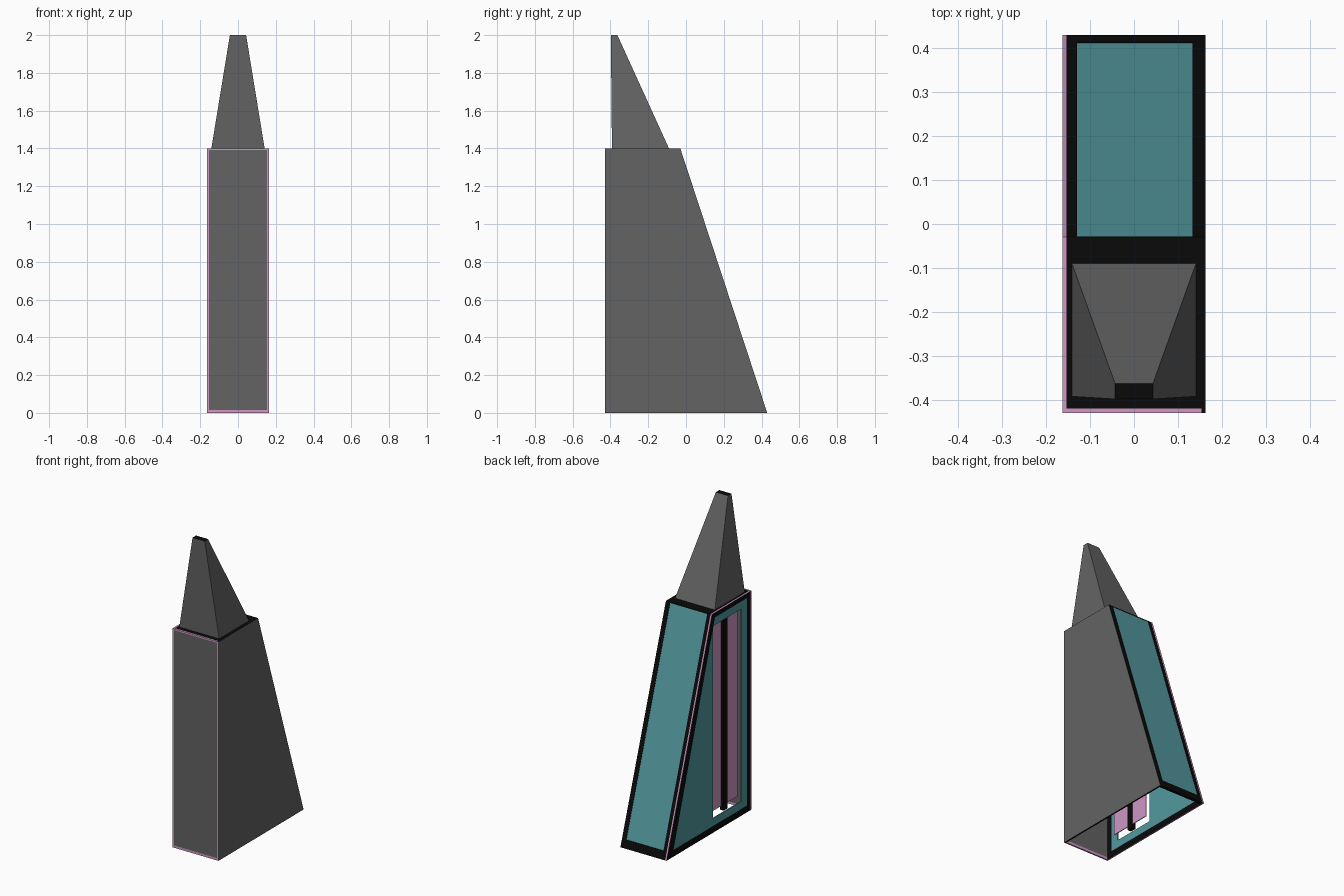
import bpy
import bmesh

cube = bpy.data.objects.get("Cube")
if cube:
    bpy.data.objects.remove(cube, do_unlink=True)


def make_material(name, rgb):
    mat = bpy.data.materials.new(name)
    mat.use_nodes = True
    mat.diffuse_color = (*rgb, 1)
    mat.node_tree.nodes["Principled BSDF"].inputs["Base Color"].default_value = (*rgb, 1)
    return mat


grey = make_material("concrete_grey", (0.125, 0.125, 0.125))
black = make_material("frame_black", (0.003, 0.003, 0.003))
teal = make_material("glass_teal", (0.085, 0.32, 0.345))
pink = make_material("trim_pink", (0.62, 0.31, 0.55))


def finish(name, bm, mats, rule=None):
    """Turn a bmesh into an object; rule picks a material slot from a face."""
    bmesh.ops.recalc_face_normals(bm, faces=bm.faces)
    if rule:
        for face in bm.faces:
            face.material_index = rule(face)
    mesh = bpy.data.meshes.new(name)
    bm.to_mesh(mesh)
    bm.free()
    for mat in mats:
        mesh.materials.append(mat)
    obj = bpy.data.objects.new(name, mesh)
    bpy.context.collection.objects.link(obj)
    return obj


def loft(bm, loops):
    """Bridge successive loops of points with quads and return the vertex loops."""
    rows = [[bm.verts.new(p) for p in loop] for loop in loops]
    return rows


def bridge(bm, a, b):
    n = len(a)
    return [bm.faces.new((a[i], a[(i + 1) % n], b[(i + 1) % n], b[i])) for i in range(n)]


def slab(name, outline, place, d0, d1, mats, rule=None):
    """Solid plate from a flat outline."""
    bm = bmesh.new()
    a, b = loft(bm, [[place(u, v, d) for u, v in outline] for d in (d0, d1)])
    bridge(bm, a, b)
    bm.faces.new(a)
    bm.faces.new(b)
    return finish(name, bm, mats, rule)


def frame(name, outer, inner, place, d0, d1, mats):
    """Open frame between two outlines; the second material colours its outer rim."""
    bm = bmesh.new()
    o0, i0, i1, o1 = loft(bm, [[place(u, v, d) for u, v in line]
                               for line, d in ((outer, d0), (inner, d0), (inner, d1), (outer, d1))])
    for a, b in ((o0, i0), (i0, i1), (i1, o1)):
        bridge(bm, a, b)
    for face in bridge(bm, o1, o0):
        face.material_index = len(mats) - 1
    return finish(name, bm, mats)


def rect(u0, u1, v0, v1):
    return [(u0, v0), (u1, v0), (u1, v1), (u0, v1)]


# Placements: side walls, front wall, sloping back, level roof
def side(y, z, x): return (x, y, z)
def front(x, z, y): return (x, y, z)
def slope(x, z, d): return (x, 0.43 - 0.46 * z / 1.4 - d, z)
def level(x, y, z): return (x, y, z)


HALF, SKIN, TOP = 0.163, 0.153, 1.4

# Right wall: grey faces, pink front edge, dark other edges
slab("right_wall", [(-0.43, 0), (0.43, 0), (-0.03, TOP), (-0.43, TOP)], side, SKIN, HALF,
     [grey, black, pink],
     lambda f: 0 if abs(f.normal.x) > 0.9 else 2 if f.normal.y < -0.9 else 1)

# Front wall with a narrow pink trim
panel = rect(-SKIN, SKIN, 0.015, TOP - 0.009)
frame("front_trim", rect(-HALF, SKIN, 0, TOP), panel, front, -0.43, -0.42, [pink])
slab("front_panel", panel, front, -0.43, -0.42, [grey])

# Left wall: frame, glass with a tall opening, recessed panes and mullion
glass = [(-0.385, 0.04), (0.36, 0.04), (-0.06, 1.37), (-0.385, 1.37)]
opening = rect(-0.33, -0.045, 0.09, 1.32)
frame("left_frame", [(-0.42, 0), (0.43, 0), (-0.03, TOP), (-0.42, TOP)], glass,
      side, -HALF, -SKIN, [black, pink])
frame("left_glass", glass, opening, side, -0.161, -0.155, [teal])
for label, y0, y1 in (("front", -0.33, -0.205), ("back", -0.165, -0.045)):
    slab(label + "_window_pane", rect(y0, y1, 0.115, 1.34), side, -0.133, -0.128, [pink])
slab("window_mullion", rect(-0.205, -0.165, 0.09, 1.34), side, -0.15, -0.125, [black])

# Sloping glazed back
skylight = rect(-0.13, 0.133, 0.05, 1.395)
frame("back_frame", rect(-SKIN, SKIN, 0, TOP), skylight, slope, 0, 0.02, [black])
slab("back_glass", skylight, slope, 0.002, 0.015, [teal])

# Roof and tapering spire
slab("roof", rect(-SKIN, SKIN, -0.42, -0.05), level, 1.38, TOP, [black])
bm = bmesh.new()
base, tip = loft(bm, [[(x, y, TOP) for x, y in rect(-0.141, 0.141, -0.392, -0.09)],
                      [(x, y, 2.0) for x, y in rect(-0.043, 0.043, -0.398, -0.363)]])
bridge(bm, base, tip)
bm.faces.new(base)
bm.faces.new(tip)
finish("spire", bm, [grey, black], lambda f: 1 if abs(f.normal.z) > 0.9 else 0)
